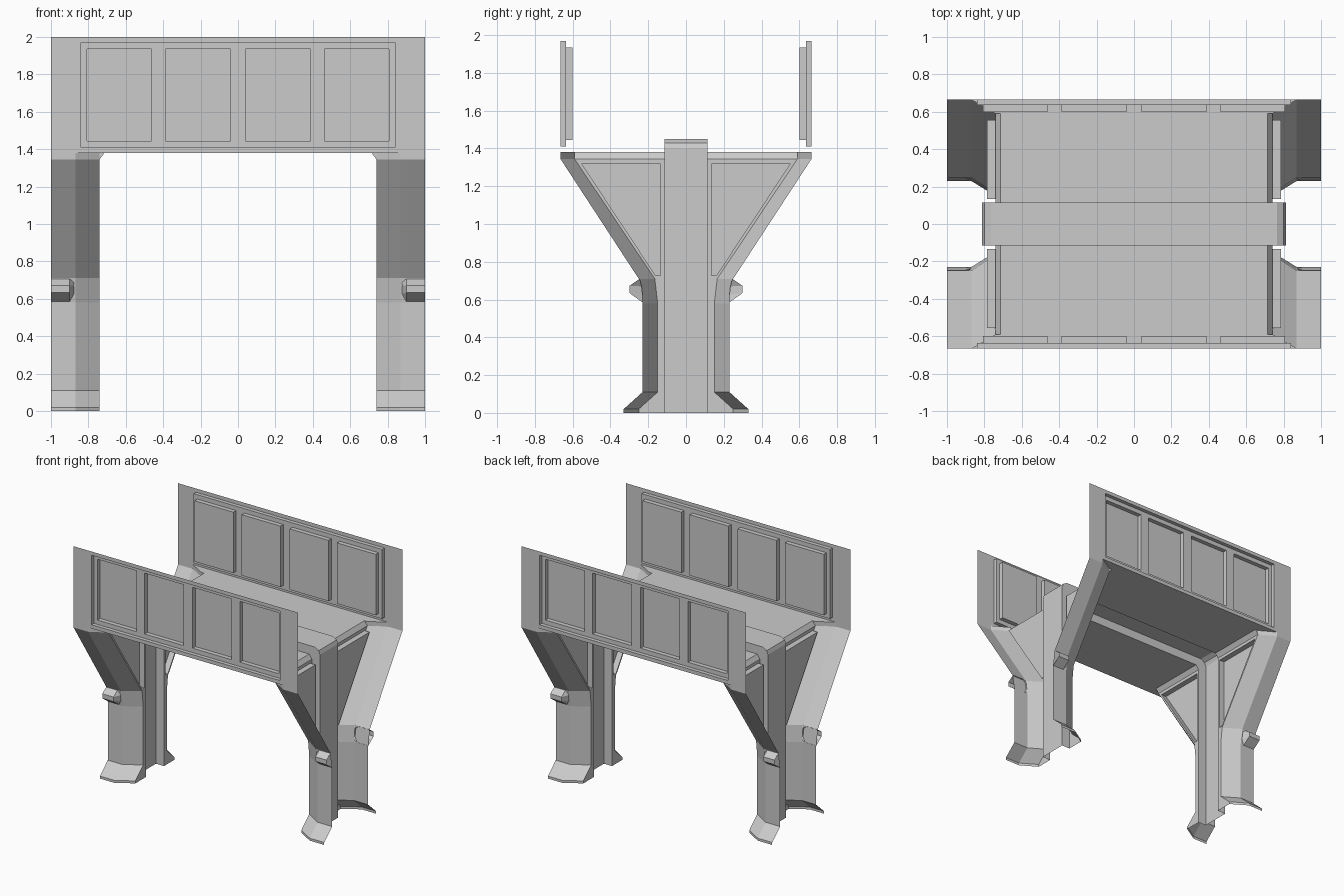
import bpy
from mathutils import Vector

if "Cube" in bpy.data.objects:
    bpy.data.objects.remove(bpy.data.objects["Cube"])


def sheet(name, rows, out, closed=False, cap=False, mirror=(True, True)):
    """Skin rows of points into an open shell facing 'out', then mirror it."""
    n = len(rows[0])
    verts = [p for r in rows for p in r]
    faces = []
    for i in range(len(rows) - 1):
        for j in range(n if closed else n - 1):
            k = (j + 1) % n
            faces.append((i * n + j, i * n + k, (i + 1) * n + k, (i + 1) * n + j))
    if cap:
        faces.append(tuple(range((len(rows) - 1) * n, len(rows) * n)))
    me = bpy.data.meshes.new(name)
    me.from_pydata(verts, [], faces)
    me.update()
    total = sum((p.normal * p.area for p in me.polygons), Vector())
    if total.dot(Vector(out)) < 0:
        me.flip_normals()
    ob = bpy.data.objects.new(name, me)
    bpy.context.collection.objects.link(ob)
    m = ob.modifiers.new("Mirror", 'MIRROR')
    m.use_axis = (mirror[0], mirror[1], False)
    return ob


def rect(x0, x1, z0, z1, y):
    return [(x0, y, z0), (x1, y, z0), (x1, y, z1), (x0, y, z1)]


WALL, FRAME, PANE = -0.665, -0.635, -0.60   # depths of the parapet layers
IN, CH = 0.74, 0.115                        # inner wall x, channel half width
DECK, BEND = 1.38, 1.345

# Parapet wall with recessed frame
sheet("parapet_wall",
      [rect(-1, 1, DECK, 2, WALL), rect(-.84, .84, 1.41, 1.97, WALL),
       rect(-.84, .84, 1.41, 1.97, FRAME)],
      (0, -1, 0), closed=True, mirror=(False, True))

# Four deeper panels inside the frame
for i, (a, b, c) in enumerate([(-.84, -.4225, -.635), (-.4225, 0, -.214),
                               (0, .4225, .214), (.4225, .84, .635)]):
    w = (c - .173, c + .173, 1.445, 1.935)
    sheet(f"parapet_panel_{i + 1}",
          [rect(a, b, 1.41, 1.97, FRAME), rect(*w, FRAME), rect(*w, PANE)],
          (0, -1, 0), closed=True, cap=True, mirror=(False, True))

# Leg face: height, outer y, inner y
leg = [(0, .33, .25), (.02, .33, .25), (.11, .23, .15), (.58, .23, .15),
       (.71, .25, .165), (BEND, .665, .59), (DECK, .665, .59)]
sheet("leg", [[(1, -yo, z), (.87, -yo, z), (IN, -yi, z)] for z, yo, yi in leg],
      (0, -1, 0))

# Inner wall below the knee
sheet("lower_side_wall", [[(IN, -yi, z), (IN, -CH, z)] for z, yo, yi in leg[:5]],
      (1, 0, 0))

# Upper wall with triangular bulge
tri_outer = [(.115, .71), (.165, .71), (.59, BEND), (.115, BEND)]
tri_inner = [(.135, .725), (.162, .725), (.555, 1.32), (.135, 1.32)]
sheet("upper_side_wall",
      [[(IN, -y, z) for y, z in tri_outer], [(IN, -y, z) for y, z in tri_inner],
       [(.785, -y, z) for y, z in tri_inner]],
      (1, 0, 0), closed=True, cap=True)

# Deck with bevelled edge
sheet("deck_edge", [[(IN, -CH, BEND), (IN, -.59, BEND)],
                    [(.715, -CH, DECK), (.715, -.59, DECK)]], (1, 0, 1))
sheet("deck", [[(0, -CH, DECK), (.715, -CH, DECK)],
               [(0, WALL, DECK), (.715, WALL, DECK)]], (0, 0, 1))
sheet("deck_corner", [[(.715, WALL, DECK), (.87, WALL, DECK)],
                      [(.715, -.59, DECK), (IN, -.59, DECK)]], (0, 0, 1))
sheet("deck_corner_gusset", [[(IN, -.59, BEND), (IN, -.59, DECK), (.715, -.59, DECK)]],
      (0, -1, 0), cap=True)

# Central arch rib, hollow on the inside
rib_in = [(IN, 0), (IN, BEND), (.7275, 1.3625), (.715, DECK), (0, DECK)]
rib_out = [(.812, 0), (.812, 1.40), (.80, 1.43), (.765, 1.45), (0, 1.45)]
sheet("arch_rib", [[(x, -CH, z) for x, z in rib_in], [(x, -CH, z) for x, z in rib_out],
                   [(x, 0, z) for x, z in rib_out]], (1, 0, 1))

# Small bracket on each leg
bracket = [(.23, .585), (.30, .635), (.30, .672), (.245, .71)]
bracket_end = [(.23, .60), (.23, .625), (.235, .67), (.24, .69)]
sheet("leg_bracket", [[(x, -y, z) for y, z in p] for x, p in
                      ((1, bracket), (.90, bracket), (.875, bracket_end))], (0, -1, 0))
